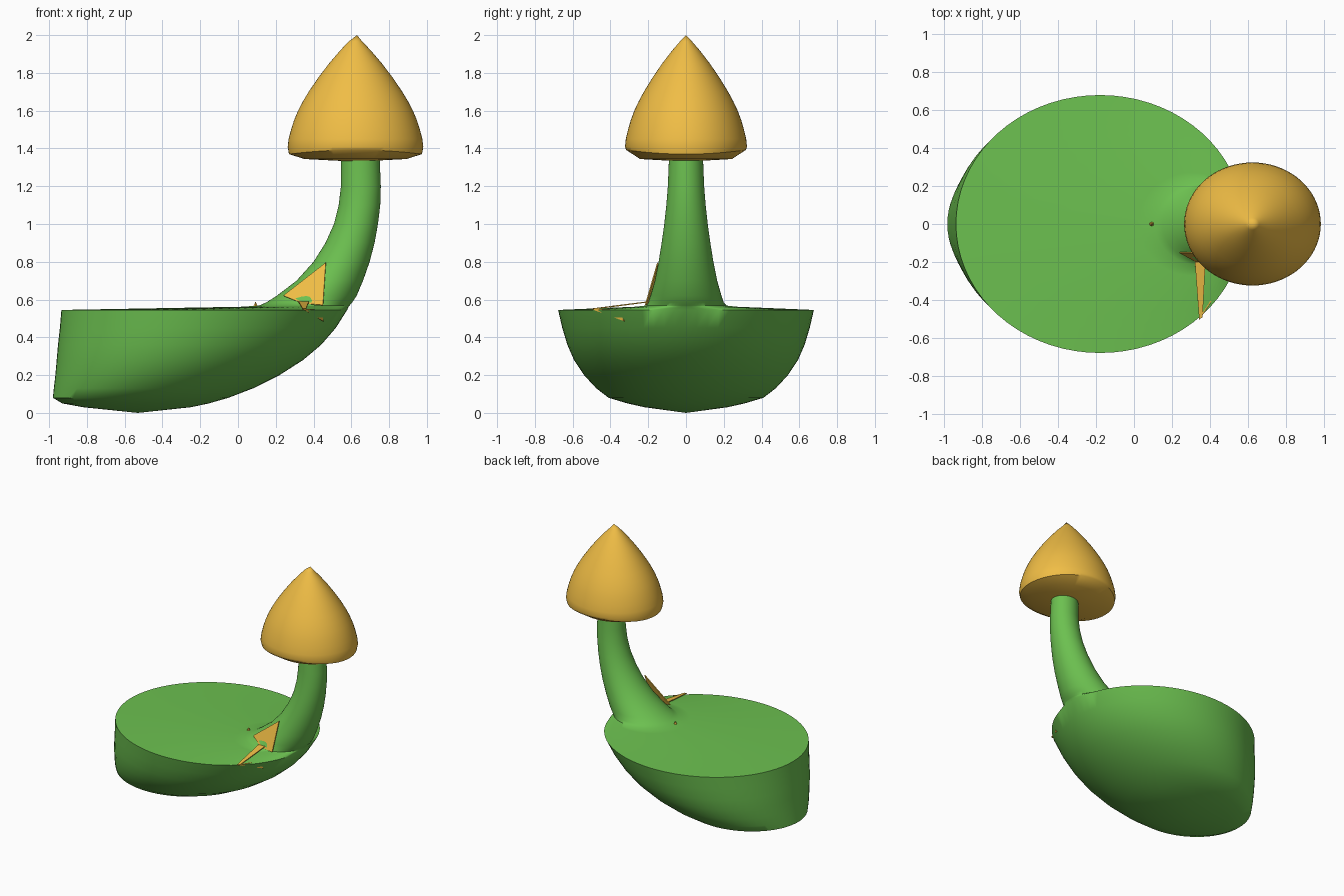
import bpy, bmesh
from math import sin, cos, pi, radians

if "Cube" in bpy.data.objects:
    bpy.data.objects.remove(bpy.data.objects["Cube"])

SEG = 72


def material(name, colour):
    m = bpy.data.materials.new(name)
    m.diffuse_color = (*colour, 1)
    m.use_nodes = True
    m.node_tree.nodes["Principled BSDF"].inputs["Base Color"].default_value = m.diffuse_color
    return m


green = material("leaf_green", (0.15, 0.53, 0.08))
orange = material("warm_orange", (0.87, 0.51, 0.06))


def finish(bm, name, mat, angle=None):
    bmesh.ops.recalc_face_normals(bm, faces=bm.faces)
    me = bpy.data.meshes.new(name)
    bm.to_mesh(me)
    bm.free()
    ob = bpy.data.objects.new(name, me)
    bpy.context.collection.objects.link(ob)
    me.materials.append(mat)
    if angle:
        bpy.ops.object.select_all(action='DESELECT')
        ob.select_set(True)
        bpy.context.view_layer.objects.active = ob
        bpy.ops.object.shade_smooth_by_angle(angle=radians(angle))
    return ob


def loft(name, mat, rings, start, end, angle, sag=lambda i, a: 0):
    """Skin elliptical rings (z, x_min, x_max, half_depth), closed by two points."""
    bm = bmesh.new()
    loops = []
    for i, (z, x0, x1, ry) in enumerate(rings):
        loops.append([bm.verts.new(((x0 + x1) / 2 + (x1 - x0) / 2 * cos(a),
                                    ry * sin(a), z + sag(i, a)))
                      for a in (2 * pi * k / SEG for k in range(SEG))])
    for lo, hi in zip(loops, loops[1:]):
        for k in range(SEG):
            n = (k + 1) % SEG
            bm.faces.new((lo[k], lo[n], hi[n], hi[k]))
    for loop, tip in ((loops[0], start), (loops[-1], end)):
        v = bm.verts.new(tip)
        for k in range(SEG):
            bm.faces.new((v, loop[k], loop[(k + 1) % SEG]))
    return finish(bm, name, mat, angle)


# Leaning bowl whose flat top flows into the curved stem
body = [
    (0.03, -0.82, -0.25, 0.22), (0.05, -0.93, -0.155, 0.31),
    (0.08, -0.98, -0.05, 0.41), (0.13, -0.975, 0.08, 0.475),
    (0.20, -0.967, 0.22, 0.54), (0.28, -0.96, 0.345, 0.593),
    (0.36, -0.953, 0.44, 0.628), (0.45, -0.943, 0.518, 0.655),
    (0.545, -0.935, 0.578, 0.677),
    # top surface and fillet
    (0.562, 0.02, 0.585, 0.27), (0.568, 0.11, 0.59, 0.215),
    (0.585, 0.15, 0.605, 0.2),
    # stem
    (0.62, 0.205, 0.628, 0.188), (0.70, 0.31, 0.662, 0.165),
    (0.80, 0.40, 0.697, 0.145), (0.90, 0.463, 0.723, 0.129),
    (1.00, 0.508, 0.741, 0.115), (1.10, 0.533, 0.753, 0.104),
    (1.20, 0.545, 0.756, 0.096), (1.35, 0.545, 0.75, 0.09),
]
loft("bowl_and_stem", green, body, (-0.53, 0, 0), (0.645, 0, 1.35), 50)

# Pointed cap with a slightly drooping rim
profile = [(0.27, 1.344), (0.352, 1.392), (0.359, 1.408), (0.354, 1.45),
           (0.341, 1.5), (0.325, 1.55), (0.304, 1.6), (0.278, 1.65),
           (0.248, 1.7), (0.197, 1.775), (0.14, 1.85), (0.08, 1.92),
           (0.035, 1.967)]
cap = [(z, 0.622 - r, 0.622 + r, 0.9 * r) for r, z in profile]
loft("cap", orange, cap, (0.622, 0, 1.33), (0.63, 0, 2.0), 40,
     lambda i, a: -0.022 * cos(a) ** 2 if i == 1 else 0)


# Thin orange slivers lying on the stem foot and rim
def shard(name, pts):
    bm = bmesh.new()
    bm.faces.new([bm.verts.new(p) for p in pts])
    ob = finish(bm, name, orange)
    mod = ob.modifiers.new("thickness", 'SOLIDIFY')
    mod.thickness = 0.006
    mod.offset = 0


shard("stem_sliver", [(0.24, -0.15, 0.62), (0.465, -0.15, 0.795),
                      (0.45, -0.215, 0.57), (0.34, -0.205, 0.58)])
shard("top_sliver", [(0.32, -0.2, 0.588), (0.375, -0.2, 0.588),
                     (0.36, -0.49, 0.55), (0.342, -0.5, 0.55)])
shard("rim_sliver", [(0.342, -0.5, 0.55), (0.40, -0.41, 0.55),
                     (0.445, -0.35, 0.53), (0.45, -0.325, 0.485)])

# Tiny bead on the flat top
bpy.ops.mesh.primitive_cone_add(vertices=6, radius1=0.015, depth=0.03,
                                location=(0.093, 0, 0.575))
bead = bpy.context.object
bead.name = "bead"
bead.data.materials.append(orange)
